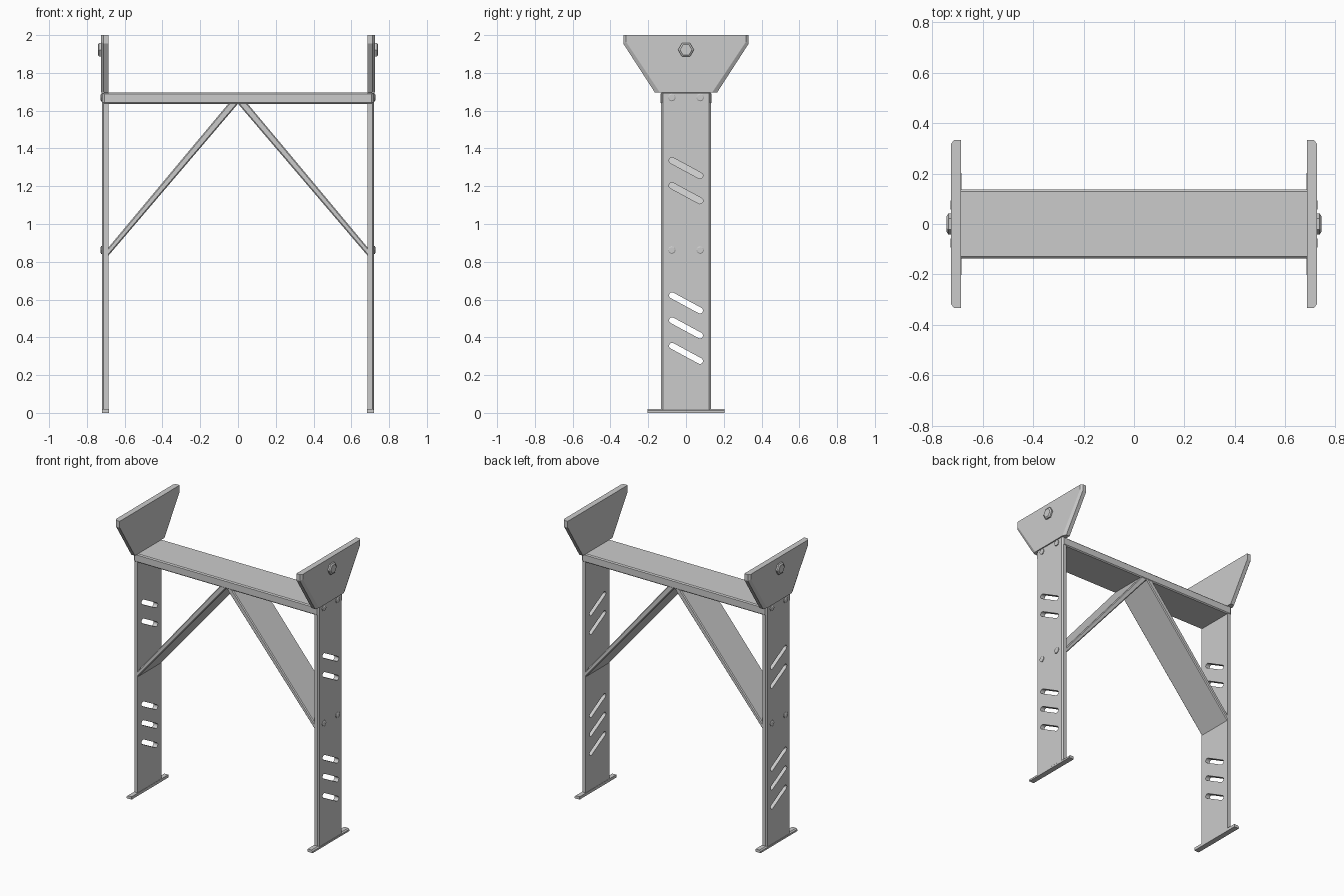
import bpy, bmesh, math

if "Cube" in bpy.data.objects:
    bpy.data.objects.remove(bpy.data.objects["Cube"])


def loft(name, rings, mirror=True, bevel=0):
    """Skin a stack of equal-length vertex rings and cap both ends."""
    bm = bmesh.new()
    rows = [[bm.verts.new(p) for p in ring] for ring in rings]
    n = len(rows[0])
    for a, b in zip(rows, rows[1:]):
        for i in range(n):
            j = (i + 1) % n
            bm.faces.new((a[i], a[j], b[j], b[i]))
    bm.faces.new(rows[0][::-1])
    bm.faces.new(rows[-1])
    bmesh.ops.recalc_face_normals(bm, faces=bm.faces)
    mesh = bpy.data.meshes.new(name)
    bm.to_mesh(mesh)
    bm.free()
    ob = bpy.data.objects.new(name, mesh)
    bpy.context.collection.objects.link(ob)
    if bevel:
        m = ob.modifiers.new("edge_chamfer", 'BEVEL')
        m.width, m.segments = bevel, 1
    if mirror:
        ob.modifiers.new("other_side", 'MIRROR')
    return ob


def side_ring(x, yz):
    """Right half of a (y, z) outline, completed symmetrically, at x."""
    return [(x, y, z) for y, z in yz] + [(x, -y, z) for y, z in yz[::-1]]


def circle(x, y, z, r, n, phase=0):
    return [(x, y + r * math.cos(2 * math.pi * i / n + phase),
             z + r * math.sin(2 * math.pi * i / n + phase)) for i in range(n)]


def bolt(name, x, y, z, r, h, n):
    loft(name, [circle(x - 0.005, y, z, r, n), circle(x + h * 0.6, y, z, r, n),
                circle(x + h, y, z, r * 0.75, n)])


def slot_cutter(name, z):
    """Capsule outline tilted along the slot direction."""
    a, b, r = (-0.074, z + 0.04), (0.074, z - 0.04), 0.016
    t = math.atan2(b[1] - a[1], b[0] - a[0])
    pts = []
    for (cy, cz), start in ((b, t - math.pi / 2), (a, t + math.pi / 2)):
        for i in range(9):
            w = start + math.pi * i / 8
            pts.append((cy + r * math.cos(w), cz + r * math.sin(w)))
    ob = loft(name, [[(x, y, w) for y, w in pts] for x in (0.6, 0.8)], mirror=False)
    ob.hide_render = True
    ob.hide_set(True)
    return ob


# Upright legs with chamfered outer edges and slanted slots
leg = loft("leg", [side_ring(x, [(w, 0.005), (w, 1.693)])
                   for x, w in ((0.685, 0.133), (0.711, 0.133), (0.719, 0.122))],
           mirror=False)
for i, z in enumerate((1.296, 1.163, 0.582, 0.45, 0.315)):
    cut = leg.modifiers.new("slot", 'BOOLEAN')
    cut.operation, cut.solver = 'DIFFERENCE', 'EXACT'
    cut.object = slot_cutter(f"slot_cutter_{i}", z)
leg.modifiers.new("other_side", 'MIRROR')

# Foot plates
loft("foot", [side_ring(x, [(0.203, 0), (0.203, t)])
              for x, t in ((0.683, 0.02), (0.713, 0.02), (0.721, 0.012))])

# Flared end plates
outer = [(0.164, 1.695), (0.332, 1.955), (0.332, 2.0)]
inner = [(0.138, 1.695), (0.318, 1.965), (0.318, 2.0)]
loft("end_plate", [side_ring(0.685, outer), side_ring(0.713, outer),
                   side_ring(0.725, inner)])

# Cross beam
loft("cross_beam", [[(x, -0.136, 1.635), (x, 0.136, 1.635),
                     (x, 0.136, 1.695), (x, -0.136, 1.695)]
                    for x in (-0.715, 0.715)], mirror=False, bevel=0.007)

# Diagonal braces
brace = [(0.032, 1.66), (0.70, 0.859), (0.70, 0.816), (-0.02, 1.66)]
loft("brace", [[(x, y, z) for x, z in brace] for y in (-0.133, 0.133)], bevel=0.006)

# Bolts
bolt("plate_bolt", 0.725, 0, 1.922, 0.042, 0.017, 6)
for z in (1.67, 0.862):
    for y in (-0.075, 0.075):
        bolt("leg_bolt", 0.719, y, z, 0.021, 0.008, 8)
